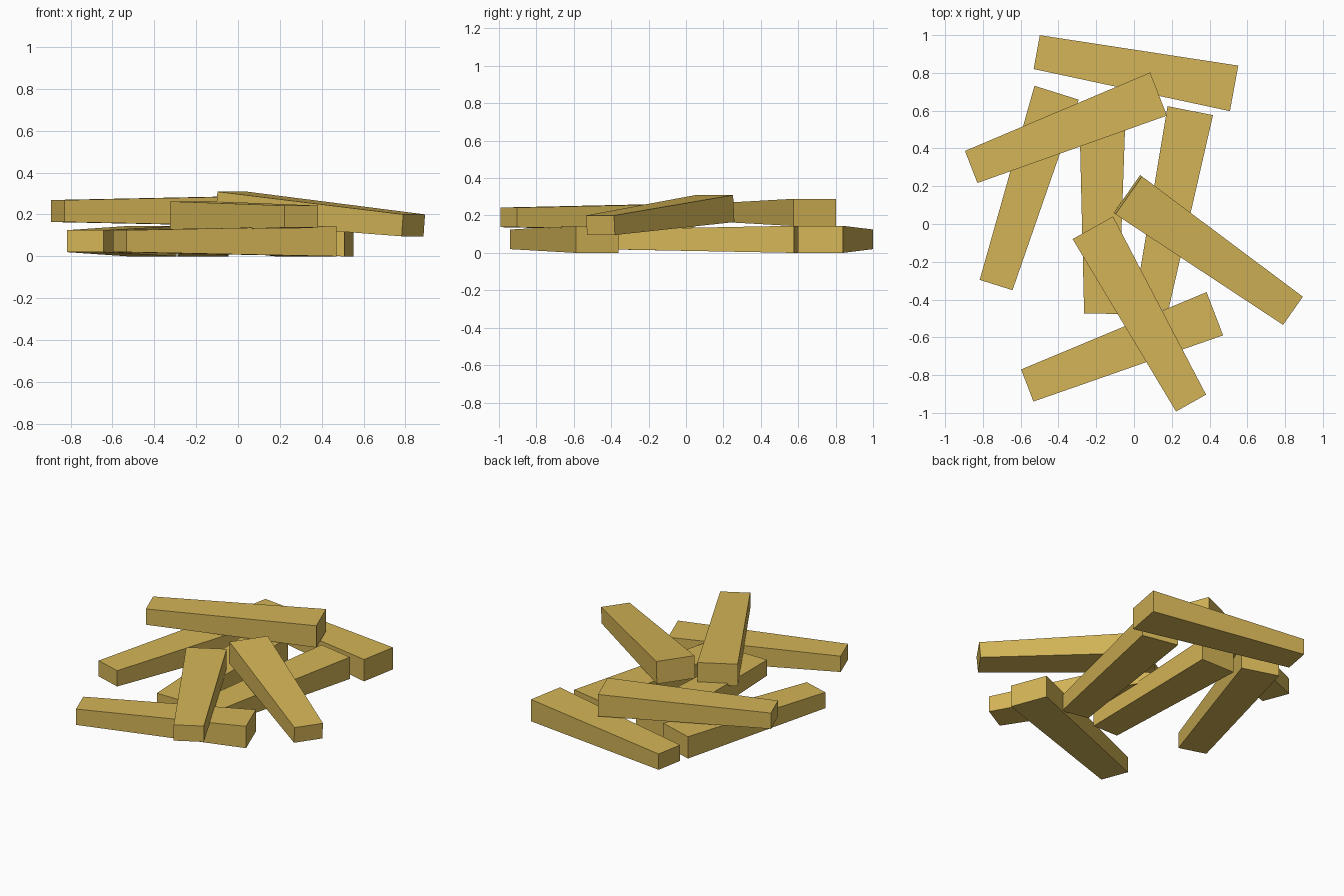
import bpy, bmesh
from mathutils import Vector

if "Cube" in bpy.data.objects:
    bpy.data.objects.remove(bpy.data.objects["Cube"])

mat = bpy.data.materials.new("straw yellow wood")
mat.diffuse_color = (0.66, 0.46, 0.095, 1)
mat.use_nodes = True
mat.node_tree.nodes["Principled BSDF"].inputs["Base Color"].default_value = mat.diffuse_color

BIG, SMALL = (0.245, 0.145), (0.182, 0.105)   # width, height of the two plank ends


def plank(name, big, small):
    """Tapered plank between the centres of its big and small ends."""
    a, b = Vector(big), Vector(small)
    axis = (b - a).normalized()
    side = axis.cross(Vector((0, 0, 1))).normalized()
    up = side.cross(axis)
    bm = bmesh.new()
    rings = []
    for c, (w, h) in ((a, BIG), (b, SMALL)):
        rings.append([bm.verts.new(c + side * sx * w / 2 + up * sz * h / 2)
                      for sx, sz in ((-1, -1), (1, -1), (1, 1), (-1, 1))])
    r0, r1 = rings
    bm.faces.new(r0)
    bm.faces.new(r1[::-1])
    for i in range(4):
        j = (i + 1) % 4
        bm.faces.new((r0[i], r1[i], r1[j], r0[j]))
    bmesh.ops.recalc_face_normals(bm, faces=bm.faces)
    me = bpy.data.meshes.new(name)
    bm.to_mesh(me)
    bm.free()
    me.materials.append(mat)
    bpy.context.collection.objects.link(bpy.data.objects.new(name, me))


LOW = 0.0725
# planks lying on the ground
plank("ground_plank_back", (0.53, 0.718, LOW), (-0.515, 0.91, LOW))
plank("ground_plank_left", (-0.41, 0.695, LOW), (-0.73, -0.323, LOW))
plank("ground_plank_middle", (-0.167, 0.588, LOW), (-0.173, -0.475, LOW))
plank("ground_plank_right", (0.298, 0.60, LOW), (0.092, -0.442, LOW))
plank("ground_plank_front", (0.428, -0.475, LOW), (-0.565, -0.855, LOW))
# planks resting on top
plank("top_plank_back", (0.13, 0.688, 0.2165), (-0.862, 0.302, 0.2165))
plank("top_plank_front", (-0.218, -0.02, 0.19), (0.302, -0.948, 0.19))
plank("top_plank_leaning", (-0.033, 0.155, 0.237), (0.838, -0.457, 0.148))
